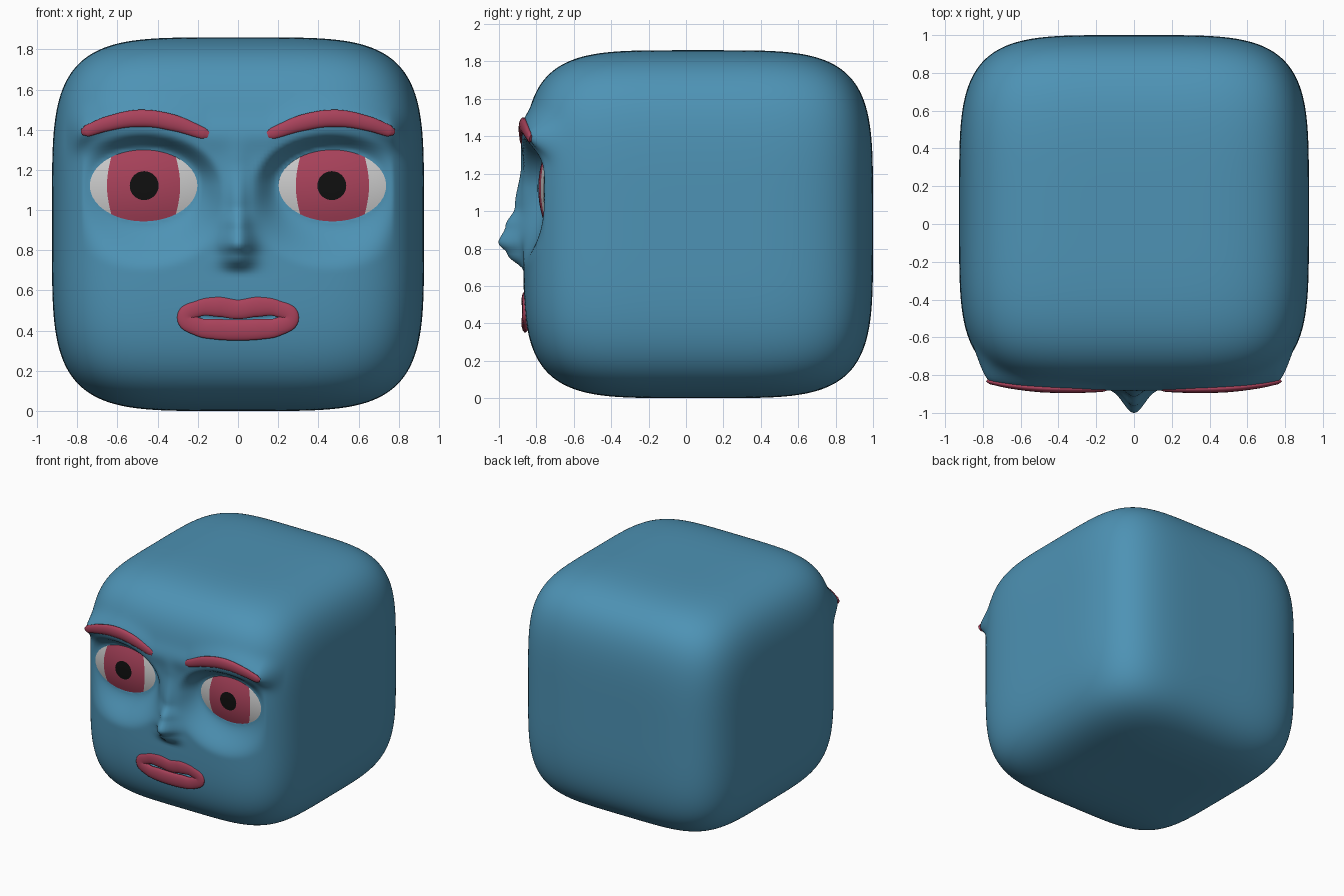
import bpy, bmesh, math

if "Cube" in bpy.data.objects:
    bpy.data.objects.remove(bpy.data.objects["Cube"])

N = 4.5                                   # roundness of the block
EX, EZ, EW, EH = 0.47, 1.122, 0.268, 0.178  # eye centre and half sizes


def material(name, col):
    m = bpy.data.materials.new(name)
    m.diffuse_color = (*col, 1)
    m.use_nodes = True
    m.node_tree.nodes["Principled BSDF"].inputs["Base Color"].default_value = m.diffuse_color
    return m


skin = material("blue", (0.075, 0.29, 0.46))
red = material("red", (0.40, 0.055, 0.105))
white = material("eye_white", (0.8, 0.8, 0.8))
black = material("black", (0.005, 0.005, 0.005))


def smooth(a, b, t):
    t = min(1, max(0, (t - a) / (b - a)))
    return t * t * (3 - 2 * t)


def table(pts, t):
    # smooth interpolation through (position, value) pairs
    for (a, va), (b, vb) in zip(pts, pts[1:]):
        if a <= t <= b:
            return va + (vb - va) * smooth(a, b, t)
    return 0


def eye_y(dx, dz):
    d2 = min(1, (dx / EW) ** 2 + (dz / EH) ** 2)
    return -0.79 + 0.03 * d2


def brow_y(x):
    return -0.895 + 0.045 * max(0, (abs(x) - 0.2) / 0.57) ** 3


NOSE = [(0.68, 0), (0.77, 0.085), (0.83, 0.133), (0.92, 0.095), (1.02, 0.045), (1.25, 0.012), (1.4, 0.0)]


def face_y(x, y, z):
    ax = abs(x)
    # brow ridge
    bz = 1.45 - 0.72 * (max(ax, 0.15) - 0.49) ** 2
    g = math.exp(-((z - bz) / 0.075) ** 2) * (1 - smooth(0.75, 0.86, ax))
    y = min(y, y + (brow_y(x) + 0.014 - y) * g)
    # eye socket
    dx, dz = ax - EX, z - EZ
    d = math.hypot(dx / EW, dz / EH)
    if d < 2.6:
        down = max(0, -dz / EH) / max(d, 1e-6)
        s = 1 - smooth(1.0, 1.5 + 0.9 * down ** 2, d)
        target = eye_y(dx, dz) + 0.004 + 0.06 * (1 - smooth(0.75, 0.96, d))
        y = max(y, y + (target - y) * s)
    # nose
    w = 0.052 + 0.028 * (1 - smooth(0.8, 1.05, z))
    y -= table(NOSE, z) * math.exp(-(x / w) ** 2)
    # mouth groove
    mz = 0.457 + 0.3 * x * x
    y += 0.035 * math.exp(-((z - mz) / 0.025) ** 2) * (1 - smooth(0.17, 0.23, ax))
    return y


def finish(bm, name, mats):
    me = bpy.data.meshes.new(name)
    for f in bm.faces:
        f.smooth = True
    bm.to_mesh(me)
    bm.free()
    ob = bpy.data.objects.new(name, me)
    bpy.context.collection.objects.link(ob)
    for m in mats:
        me.materials.append(m)
    return ob


# head: rounded block with sculpted front
bm = bmesh.new()
bmesh.ops.create_cube(bm, size=2)
bmesh.ops.subdivide_edges(bm, edges=bm.edges[:], cuts=103, use_grid_fill=True)
for v in bm.verts:
    p = v.co
    k = (abs(p.x) ** N + abs(p.y) ** N + abs(p.z) ** N) ** (-1 / N)
    x, y, z = p.x * k * 0.926, p.y * k * 0.935 + 0.065, p.z * k * 0.93 + 0.93
    if y < -0.3:
        y += (face_y(x, y, z) - y) * smooth(-0.3, -0.55, y)
    v.co = (x, y, z)
finish(bm, "head", [skin])


def tube(name, pts, flat, closed=False):
    # flattened tube through (x, y, z, radius) points
    cu = bpy.data.curves.new(name, 'CURVE')
    cu.dimensions = '3D'
    cu.bevel_depth = 1
    cu.bevel_resolution = 5
    cu.resolution_u = 10
    cu.use_fill_caps = not closed
    sp = cu.splines.new('BEZIER')
    sp.bezier_points.add(len(pts) - 1)
    sp.use_cyclic_u = closed
    for b, (x, y, z, r) in zip(sp.bezier_points, pts):
        b.co = (x, y / flat, z)
        b.radius = r
        b.handle_left_type = b.handle_right_type = 'AUTO'
    ob = bpy.data.objects.new(name, cu)
    ob.scale.y = flat
    bpy.context.collection.objects.link(ob)
    cu.materials.append(red)
    bpy.ops.object.select_all(action='DESELECT')
    ob.select_set(True)
    bpy.context.view_layer.objects.active = ob
    bpy.ops.object.convert(target='MESH')
    bpy.ops.object.shade_smooth()


# lips: one closed ring
half = [(0.1, 0.52, 0.052), (0.2, 0.51, 0.042), (0.262, 0.466, 0.042),
        (0.2, 0.42, 0.046), (0.1, 0.407, 0.053)]
ring = [(0, 0.507, 0.05)] + half + [(0, 0.403, 0.053)] + [(-x, z, r) for x, z, r in reversed(half)]
tube("lips", [(x, -0.86, z, r) for x, z, r in ring], 0.38, True)

BROW = [(0.147, 1.374, 0.018), (0.172, 1.382, 0.029), (0.33, 1.437, 0.042), (0.49, 1.457, 0.044),
        (0.65, 1.43, 0.037), (0.75, 1.395, 0.03), (0.775, 1.388, 0.016)]

for side, s in (("left", 1), ("right", -1)):
    # eyebrow
    tube(side + "_eyebrow", [(s * x, brow_y(x) + 0.02, z, r) for x, z, r in BROW], 0.5)

    # eye: oval shell with an iris band
    bm = bmesh.new()
    us = [-math.cos(math.pi * i / 24) for i in range(25)]
    us[6], us[18] = -0.68, 0.68
    rows = []
    for u in us:
        col = []
        for j in range(17):
            v = j / 8 - 1
            dx = u * EW * (1 - 0.22 * v * v * (1 - u * u))
            dz = v * EH * math.sqrt(max(0, 1 - (dx / EW) ** 2))
            col.append(bm.verts.new((s * EX + dx, eye_y(dx, dz), EZ + dz)))
        rows.append(col)
    for i in range(24):
        for j in range(16):
            f = bm.faces.new((rows[i][j], rows[i + 1][j], rows[i + 1][j + 1], rows[i][j + 1]))
            f.material_index = int(6 <= i < 18)
    bmesh.ops.remove_doubles(bm, verts=bm.verts[:], dist=1e-5)
    finish(bm, side + "_eye", [white, red])

    # pupil
    bm = bmesh.new()
    bmesh.ops.create_circle(bm, cap_ends=True, cap_tris=True, segments=32, radius=0.072)
    for v in bm.verts:
        x, z = v.co.x, v.co.y
        v.co = (s * (EX - 0.003) + x, eye_y(x, z) - 0.004, EZ + z)
    finish(bm, side + "_pupil", [black])
